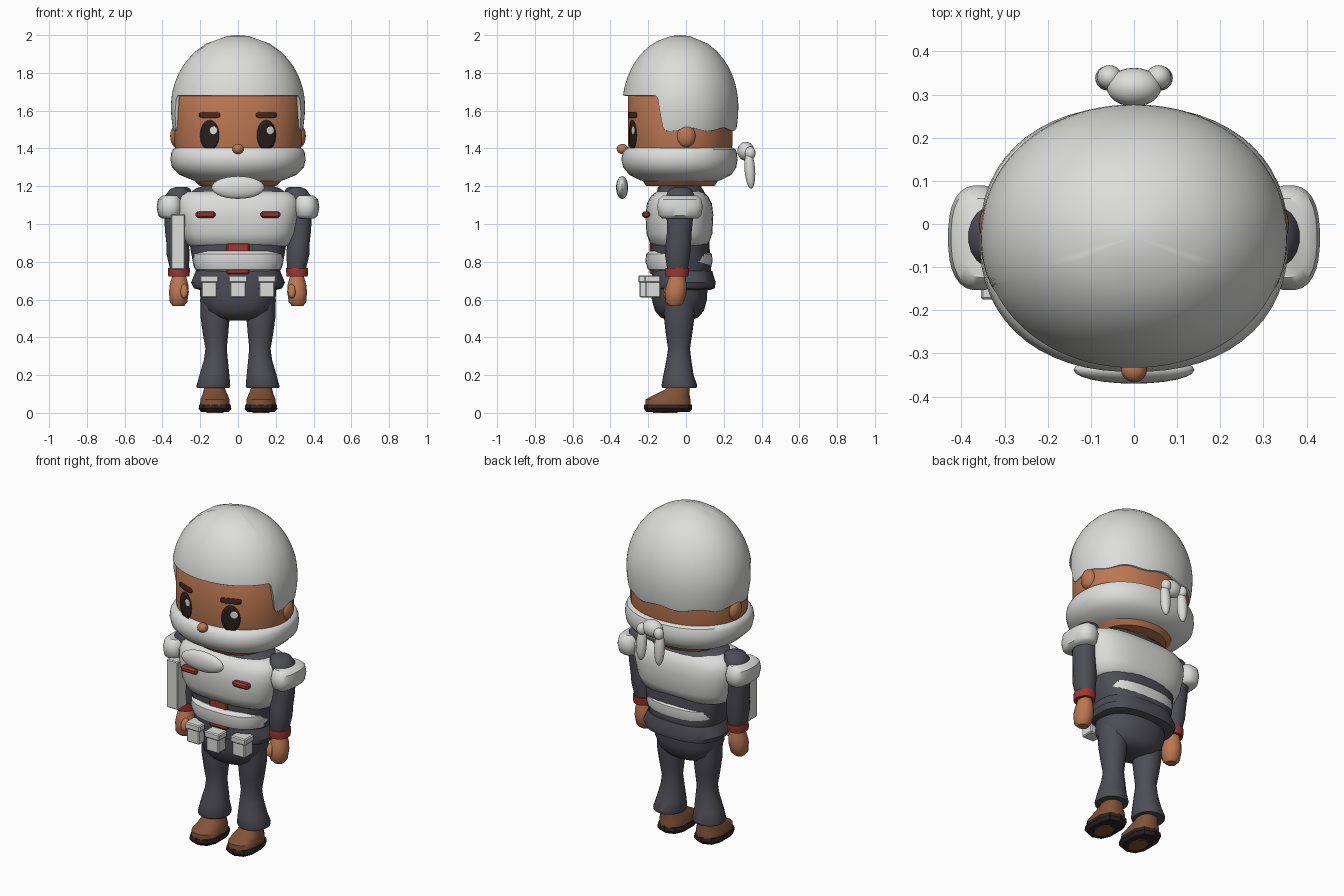
import bpy, bmesh
from math import sin, cos, pi, tau, radians
from mathutils import Matrix

cube = bpy.data.objects.get("Cube")
if cube:
    bpy.data.objects.remove(cube, do_unlink=True)


def material(name, r, g, b):
    m = bpy.data.materials.new(name)
    m.use_nodes = True
    m.diffuse_color = (r, g, b, 1)
    m.node_tree.nodes["Principled BSDF"].inputs["Base Color"].default_value = (r, g, b, 1)
    return m


WHITE = material("off_white", .72, .72, .71)
SUIT = material("dark_suit", .075, .075, .092)
SKIN = material("skin", .5, .185, .085)
RED = material("red", .34, .04, .033)
BROWN = material("shoe_brown", .22, .085, .04)
SOLE = material("sole_dark", .025, .017, .018)
BROW = material("brow_brown", .07, .022, .014)
EYE = material("eye_dark", .022, .014, .013)


def finish(name, bm, mat, angle=40):
    bmesh.ops.recalc_face_normals(bm, faces=bm.faces)
    mesh = bpy.data.meshes.new(name)
    bm.to_mesh(mesh)
    bm.free()
    mesh.materials.append(mat)
    ob = bpy.data.objects.new(name, mesh)
    bpy.context.collection.objects.link(ob)
    bpy.ops.object.select_all(action='DESELECT')
    ob.select_set(True)
    bpy.context.view_layer.objects.active = ob
    bpy.ops.object.shade_smooth_by_angle(angle=radians(angle))
    return ob


def oval(t, rx, ry, e):
    def f(v):
        return (1 if v >= 0 else -1) * abs(v) ** (2 / e)
    return rx * f(cos(t)), ry * f(sin(t))


def skin_rings(bm, rings, cap=True):
    n = len(rings[0])
    for a, b in zip(rings, rings[1:]):
        for i in range(n):
            j = (i + 1) % n
            bm.faces.new((a[i], a[j], b[j], b[i]))
    if cap:
        bm.faces.new(rings[0])
        bm.faces.new(rings[-1])


def loft(name, sections, mat, e=2.1, n=28, side=1, angle=40):
    """Stack oval sections (z, x, y, rx, ry)."""
    bm = bmesh.new()
    rings = []
    for z, cx, cy, rx, ry in sections:
        pts = [oval(tau * (i + .5) / n, rx, ry, e) for i in range(n)]
        rings.append([bm.verts.new((side * (cx + x), cy + y, z)) for x, y in pts])
    skin_rings(bm, rings)
    return finish(name, bm, mat, angle)


def ball(name, loc, size, mat, tilt=0):
    bm = bmesh.new()
    bmesh.ops.create_uvsphere(bm, u_segments=24, v_segments=14, radius=1)
    bm.transform(Matrix.Translation(loc) @ Matrix.Rotation(tilt, 4, 'X') @ Matrix.Diagonal((*size, 1)))
    return finish(name, bm, mat)


def box(name, lo, hi, mat, bevel=.006):
    bm = bmesh.new()
    bmesh.ops.create_cube(bm, size=1)
    size = [h - l for l, h in zip(lo, hi)]
    mid = [(h + l) / 2 for l, h in zip(lo, hi)]
    bm.transform(Matrix.Translation(mid) @ Matrix.Diagonal((*size, 1)))
    bmesh.ops.bevel(bm, geom=bm.edges[:], offset=bevel, segments=1, affect='EDGES')
    return finish(name, bm, mat, 20)


# Head
HX, HY, HC = .337, .277, -.03
loft("head", [(1.2, 0, HC, .2, .18), (1.3, 0, HC, .31, .25), (1.42, 0, HC, HX, HY),
              (1.68, 0, HC, HX, HY), (1.78, 0, HC, .28, .23), (1.86, 0, HC, .2, .16)], SKIN, n=48)


def face_plate(name, cx, cz, rx, rz, mat, lift, e=2):
    """Thin patch that follows the curve of the face."""
    bm = bmesh.new()
    rings = []
    for k in (.05, .35, .7, 1):
        ring = []
        for i in range(24):
            dx, dz = oval(tau * i / 24, rx * k, rz * k, e)
            x = cx + dx
            y = HC - HY * (1 - (abs(x) / HX) ** 2.1) ** (1 / 2.1) - lift
            ring.append(bm.verts.new((x, y, cz + dz)))
        rings.append(ring)
    skin_rings(bm, rings, cap=False)
    bm.faces.new(rings[0])
    ob = finish(name, bm, mat)
    mod = ob.modifiers.new("thickness", 'SOLIDIFY')
    mod.thickness, mod.offset = .004, 0


for s, side in ((1, "left"), (-1, "right")):
    face_plate(side + "_eye", s * .15, 1.47, .05, .08, EYE, .004)
    face_plate(side + "_eye_glint", s * .15 + .02, 1.495, .02, .022, WHITE, .007)
    face_plate(side + "_eyebrow", s * .15, 1.577, .055, .016, BROW, .005, e=4)
    ball(side + "_ear", (s * .325, 0, 1.465), (.034, .05, .06), SKIN)
ball("nose", (0, -.337, 1.397), (.03, .03, .027), SKIN)

# Hair cap, with a short fringe and long sides and back
bm = bmesh.new()
N, STEPS = 144, 20
rings = []
for k in range(STEPS):
    ring = []
    for i in range(N):
        t = tau * i / N
        y = HC + .307 * sin(t)
        mix = min(1, max(0, (y + .15) / .03))
        low = 1.68 + (1.5 + .008 * sin(9 * t) - 1.68) * mix
        z = 1.995 + (low - 1.995) * cos(pi / 2 * k / (STEPS - 1))
        u = (z - 1.62) / .38
        r = (1 - u * u) ** .5 if u > 0 else 1 - .35 * u * u
        x, y = oval(t, .355 * r, .307 * r, 2.06)
        ring.append(bm.verts.new((x, HC + y, z)))
    rings.append(ring)
skin_rings(bm, rings, cap=False)
top = bm.verts.new((0, HC, 2))
for i in range(N):
    bm.faces.new((rings[-1][i], rings[-1][(i + 1) % N], top))
hair = finish("hair_cap", bm, WHITE, 60)
mod = hair.modifiers.new("thickness", 'SOLIDIFY')
mod.thickness, mod.offset = .025, -1

# Scarf with a knot and two tails behind
loft("scarf", [(1.22, 0, HC, .19, .17), (1.232, 0, HC, .24, .215), (1.26, 0, HC, .31, .27),
               (1.3, 0, -.033, .35, .3), (1.34, 0, -.035, .358, .308), (1.375, 0, -.033, .355, .303),
               (1.395, 0, HC, .345, .293), (1.405, 0, HC, .325, .275)], WHITE, e=2.25, n=56)
ball("scarf_knot", (0, .317, 1.385), (.063, .045, .05), WHITE)
for s in (1, -1):
    ball("scarf_tail", (s * .06, .338, 1.287), (.03, .028, .1), WHITE, radians(4))
    ball("scarf_loop", (s * .057, .34, 1.375), (.029, .028, .035), WHITE)
ball("scarf_point", (0, -.338, 1.193), (.14, .032, .06), WHITE)

# Body
loft("neck", [(1.1, 0, HC, .12, .1), (1.19, 0, HC, .13, .11), (1.25, 0, HC, .15, .13)], SKIN)
loft("torso", [(.7, 0, -.02, .2, .15), (.78, 0, -.025, .237, .16), (.88, 0, -.03, .255, .155),
               (1.05, 0, -.035, .29, .155), (1.15, 0, HC, .28, .14), (1.19, 0, HC, .22, .115),
               (1.215, 0, HC, .14, .09)], SUIT, e=2.6)
loft("chest_armor", [(.88, 0, -.035, .25, .13), (.895, 0, -.035, .275, .155), (.95, 0, -.035, .3, .175),
                     (1.05, 0, -.035, .322, .18), (1.11, 0, -.035, .325, .172), (1.15, 0, -.035, .31, .15),
                     (1.172, 0, -.035, .27, .12)], WHITE, e=2.8, n=40)
loft("belly_armor", [(.748, 0, -.037, .2, .14), (.76, 0, -.037, .225, .165), (.8, 0, -.037, .24, .178),
                     (.84, 0, -.037, .238, .175), (.858, 0, -.037, .22, .155)], WHITE, e=2.6, n=40)
loft("jacket_hem", [(.65, 0, -.015, .2, .14), (.66, 0, -.012, .235, .165), (.69, 0, -.012, .25, .17),
                    (.75, 0, -.02, .225, .16)], SUIT, e=2.6)
loft("hips", [(.49, 0, -.035, .07, .06), (.505, 0, -.035, .13, .1), (.54, 0, -.035, .175, .13),
              (.6, 0, -.035, .2, .147), (.68, 0, -.035, .205, .15)], SUIT, e=2.3)
box("jacket_placket", (-.06, -.192, .735), (.06, -.1, .9), RED)
box("collar_placket", (-.05, -.15, 1.1), (.05, -.09, 1.2), RED)

# Belt pouches
for x, y in ((-.152, -.22), (0, -.252), (.152, -.22)):
    box("pouch", (x - .042, y + .006, .61), (x + .042, y + .085, .72), WHITE)
    box("pouch_flap", (x - .05, y, .69), (x + .05, y + .085, .728), WHITE)

# Arms, legs and paired gear
for s, side in ((1, "left"), (-1, "right")):
    loft(side + "_arm", [(.76, .31, -.045, .05, .055), (.84, .317, -.045, .062, .068),
                         (.9, .32, -.04, .06, .068), (.96, .325, -.035, .062, .066),
                         (1.1, .325, -.03, .07, .075), (1.155, .315, -.03, .068, .075),
                         (1.185, .305, -.03, .055, .058), (1.196, .3, -.03, .03, .03)], SUIT, side=s, n=20)
    loft(side + "_shoulder_pad", [(1.03, .36, -.032, .045, .095), (1.045, .36, -.032, .063, .113),
                                  (1.09, .36, -.032, .071, .122), (1.13, .36, -.032, .064, .114),
                                  (1.15, .355, -.032, .045, .092)], WHITE, side=s, e=2.5)
    loft(side + "_cuff", [(.722, .313, -.048, .056, .06), (.735, .313, -.048, .058, .063),
                          (.768, .312, -.046, .058, .063)], RED, side=s, n=20)
    loft(side + "_hand", [(.565, .315, -.06, .03, .028), (.585, .315, -.06, .047, .048),
                          (.64, .313, -.055, .054, .058), (.68, .312, -.05, .05, .053),
                          (.73, .312, -.046, .036, .042)], SKIN, side=s, n=14)
    ball(side + "_thumb", (s * .285, -.098, .645), (.022, .022, .04), SKIN, radians(-20))
    box(side + "_chest_tab", (s * .172 - .053, -.232, 1.033), (s * .172 + .053, -.19, 1.067), RED, .01)
    loft(side + "_leg", [(.132, .132, -.035, .087, .09), (.145, .13, -.035, .09, .095),
                         (.2, .125, -.04, .08, .08), (.28, .117, -.038, .064, .066),
                         (.34, .116, -.037, .057, .058), (.42, .119, -.037, .068, .07),
                         (.5, .121, -.036, .077, .08), (.6, .121, -.035, .08, .085)], SUIT, side=s, n=22)
    loft(side + "_shoe", [(.04, .122, -.095, .08, .122), (.072, .122, -.095, .078, .12),
                          (.1, .122, -.07, .066, .09), (.125, .124, -.045, .058, .066),
                          (.16, .125, -.037, .05, .055)], BROWN, side=s, e=2.5, n=16)
    loft(side + "_sole", [(.004, .122, -.095, .075, .115), (.022, .122, -.095, .09, .128),
                          (.045, .122, -.095, .086, .126)], SOLE, side=s, e=2.6, n=10, angle=20)
    loft(side + "_sole_inset", [(0, .122, -.11, .045, .065), (.006, .122, -.11, .045, .065)],
         BROWN, side=s, n=16)

# Flat case beside the right arm
box("arm_case", (-.355, -.175, .76), (-.28, -.085, 1.05), WHITE, .005)
